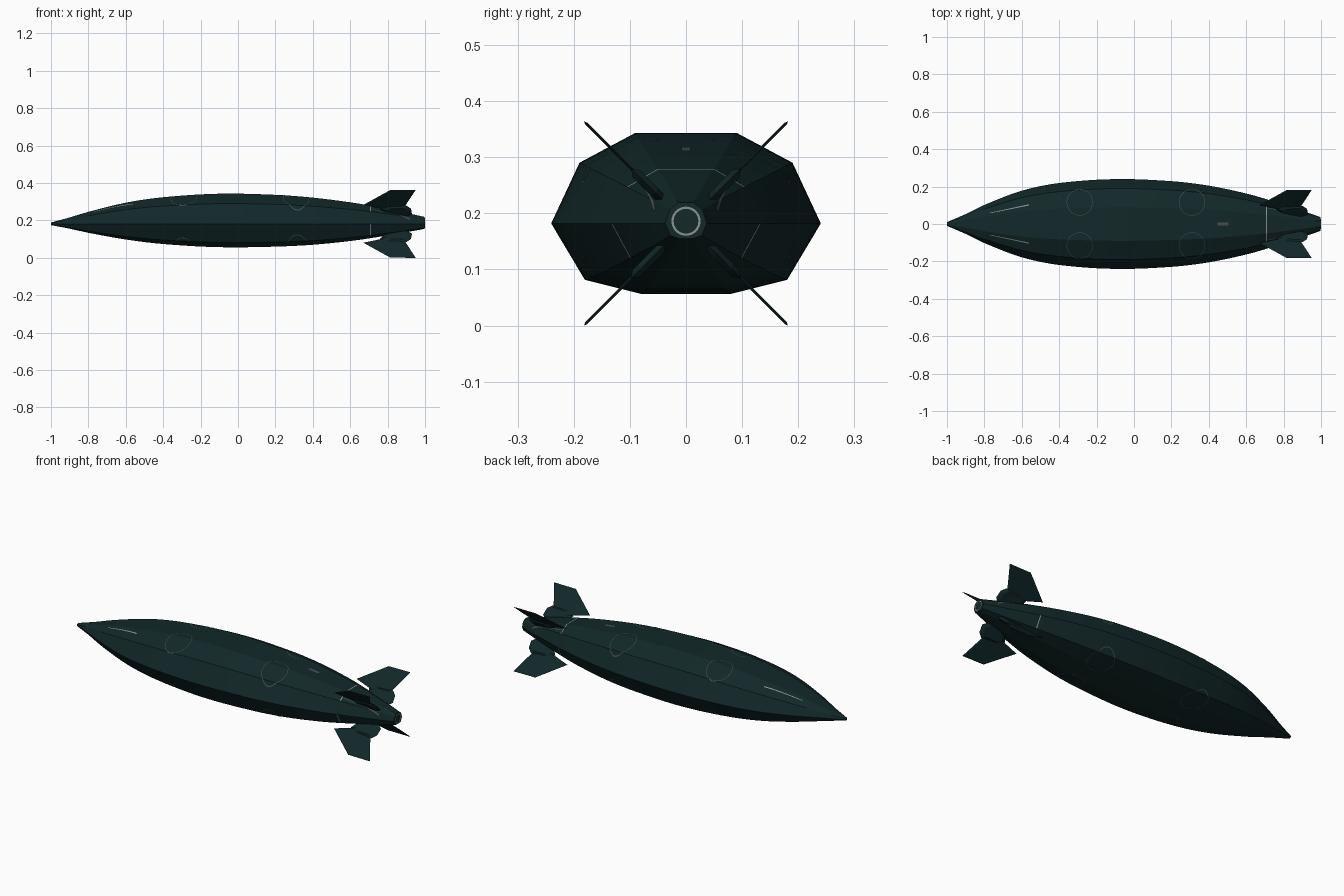
import bpy, bmesh, math
from mathutils import Vector
from mathutils.bvhtree import BVHTree

cube = bpy.data.objects.get("Cube")
if cube:
    bpy.data.objects.remove(cube, do_unlink=True)

MID = 0.182  # height of the centre line


def material(name, colour):
    m = bpy.data.materials.new(name)
    m.use_nodes = True
    m.diffuse_color = (*colour, 1)
    bsdf = next(n for n in m.node_tree.nodes if n.type == 'BSDF_PRINCIPLED')
    bsdf.inputs["Base Color"].default_value = (*colour, 1)
    return m


teal = material("dark teal", (0.006, 0.021, 0.022))
grey = material("mid grey", (0.07, 0.08, 0.08))
pale = material("pale grey", (0.25, 0.29, 0.30))


def build(name, verts, faces, *mats):
    mesh = bpy.data.meshes.new(name)
    mesh.from_pydata([tuple(v) for v in verts], [], faces)
    bm = bmesh.new()
    bm.from_mesh(mesh)
    bmesh.ops.recalc_face_normals(bm, faces=bm.faces)
    bm.to_mesh(mesh)
    bm.free()
    obj = bpy.data.objects.new(name, mesh)
    bpy.context.collection.objects.link(obj)
    for m in mats:
        mesh.materials.append(m)
    return obj


# Hull: stations of (x, half width, height above, depth below)
STATIONS = [
    (-1.0, .010, .007, .007), (-.9, .053, .034, .026), (-.8, .102, .064, .048),
    (-.6, .178, .113, .084), (-.4, .219, .142, .108), (-.1, .240, .161, .125),
    (.2, .229, .155, .122), (.4, .205, .140, .112), (.6, .163, .115, .092),
    (.72, .129, .095, .075), (.85, .087, .069, .054), (.998, .037, .037, .027)]
# Section corners: fractions of half width and height, all round
SECTION = [(1, 0), (.79, .67), (.374, 1), (-.374, 1), (-.79, .67),
           (-1, 0), (-.75, -.8), (-.33, -1), (.33, -1), (.75, -.8)]
SEAM = (.707, .712)


def station(x):
    """Smoothly interpolated half width, height and depth at x."""
    i = max(k for k in range(len(STATIONS) - 1) if STATIONS[k][0] <= x + 1e-6)
    a, b = STATIONS[i], STATIONS[i + 1]
    before = STATIONS[max(i - 1, 0)]
    after = STATIONS[min(i + 2, len(STATIONS) - 1)]
    h = b[0] - a[0]
    t = (x - a[0]) / h
    out = []
    for k in (1, 2, 3):
        m0 = (b[k] - before[k]) / (b[0] - before[0]) * h
        m1 = (after[k] - a[k]) / (after[0] - a[0]) * h
        out.append((2*t**3 - 3*t**2 + 1) * a[k] + (t**3 - 2*t**2 + t) * m0
                   + (3*t**2 - 2*t**3) * b[k] + (t**3 - t**2) * m1)
    return out


xs = sorted([-1 + 1.998 * i / 40 for i in range(41)] + list(SEAM))
verts = []
for x in xs:
    w, up, down = station(x)
    verts += [(x, w * a, MID + b * (up if b > 0 else down)) for a, b in SECTION]
n = len(SECTION)
faces = [(i*n + j, i*n + (j+1) % n, (i+1)*n + (j+1) % n, (i+1)*n + j)
         for i in range(len(xs) - 1) for j in range(n)]
faces += [tuple(range(n)), tuple(range(len(verts) - n, len(verts)))]
hull = build("hull", verts, faces, teal, pale)

# Thin pale seam across the top and the lower sides near the tail
for p in hull.data.polygons:
    if SEAM[0] < p.center.x < SEAM[1]:
        high = p.center.z > MID + .08
        low_side = MID - .06 < p.center.z < MID
        p.material_index = int(high or low_side)

bpy.ops.object.select_all(action='DESELECT')
hull.select_set(True)
bpy.context.view_layer.objects.active = hull
bpy.ops.object.shade_smooth_by_angle(angle=math.radians(9))

tree = BVHTree.FromPolygons([v.co for v in hull.data.vertices],
                            [tuple(p.vertices) for p in hull.data.polygons])


def drape(name, left, right, mat, side=1, closed=False):
    """Lay a strip between two point rows on the hull, above or below."""
    rows = []
    for x, y in left + right:
        hit = tree.ray_cast(Vector((x, y, MID + side)), Vector((0, 0, -side)))
        rows.append(hit[0] + hit[1] * .0015)
    k = len(left)
    strips = [(i, (i+1) % k, k + (i+1) % k, k + i) for i in range(k if closed else k - 1)]
    obj = build(name, rows, strips, mat)
    for p in obj.data.polygons:
        if p.normal.z * side < 0:
            p.flip()
    return obj


def line(name, start, end, w0, w1, mat, steps=12):
    """Tapered strip along the top of the hull."""
    a, b = [], []
    for i in range(steps + 1):
        t = i / steps
        x, y = (start[k] + (end[k] - start[k]) * t for k in (0, 1))
        w = (w0 + (w1 - w0) * t) / 2
        a.append((x, y - w))
        b.append((x, y + w))
    drape(name, a, b, mat)


def circle(cx, cy, r):
    return [(cx + r * math.cos(math.tau * i / 48), cy + r * math.sin(math.tau * i / 48))
            for i in range(48)]


# Round hatch outlines above and below, nose slits and tail panel lines
for s, word in ((1, "left"), (-1, "right")):
    for cx, end in ((-.29, "front"), (.31, "rear")):
        for side, level in ((1, "upper"), (-1, "lower")):
            drape(f"{end}_{level}_hatch_{word}", circle(cx, s * .115, .070),
                  circle(cx, s * .115, .0675), grey, side, True)
    line(f"nose_slit_{word}", (-.77, s * .058), (-.56, s * .102), .003, .006, pale)
    line(f"tail_panel_line_{word}", (.72, s * .083), (.92, s * .055), .003, .003, grey)

# Small plate on the spine
line("spine_plate", (.445, 0), (.505, 0), .016, .016, grey)

# Pale ring around the engine outlet
ring = [(1.0, r * math.cos(math.tau * i / 32), MID + .004 + r * math.sin(math.tau * i / 32))
        for r in (.022, .026) for i in range(32)]
ring += [(.995, y, z) for _, y, z in ring]
ring_faces = []
for i in range(32):
    j = (i + 1) % 32
    ring_faces += [(i, j, 32+j, 32+i), (32+i, 32+j, 96+j, 96+i), (i, j, 64+j, 64+i)]
build("engine_ring", ring, ring_faces, pale)


def blade(name, outline, thick, inset, sy, sz):
    """Bevelled plate on a diagonal, from an (x, radius) outline."""
    k = len(outline)
    cx = sum(p[0] for p in outline) / k
    cr = sum(p[1] for p in outline) / k
    inner = [(cx + (x - cx) * inset, cr + (r - cr) * inset) for x, r in outline]
    rows = [(p, 0) for p in outline] + [(p, thick / 2) for p in inner]
    rows += [(p, -thick / 2) for p in inner]
    d = math.sqrt(.5)
    pts = [(x, sy * (r - t) * d, MID + sz * (r + t) * d) for (x, r), t in rows]
    fs = [tuple(range(k, 2*k)), tuple(range(2*k, 3*k))]
    for i in range(k):
        j = (i + 1) % k
        fs += [(i, j, k + j, k + i), (i, j, 2*k + j, 2*k + i)]
    build(name, pts, fs, teal)


# Four diagonal fins, each on a thicker root mount
FIN = [(.67, .143), (.815, .256), (.95, .257), (.895, .138), (.79, .108)]
MOUNT = [(.76, .113), (.80, .134), (.90, .138), (.925, .115),
         (.93, .075), (.90, .05), (.80, .06)]
for sy, word in ((1, "left"), (-1, "right")):
    for sz, level in ((1, "upper"), (-1, "lower")):
        blade(f"{level}_fin_{word}", FIN, .005, .93, sy, sz)
        blade(f"{level}_fin_mount_{word}", MOUNT, .018, .7, sy, sz)
